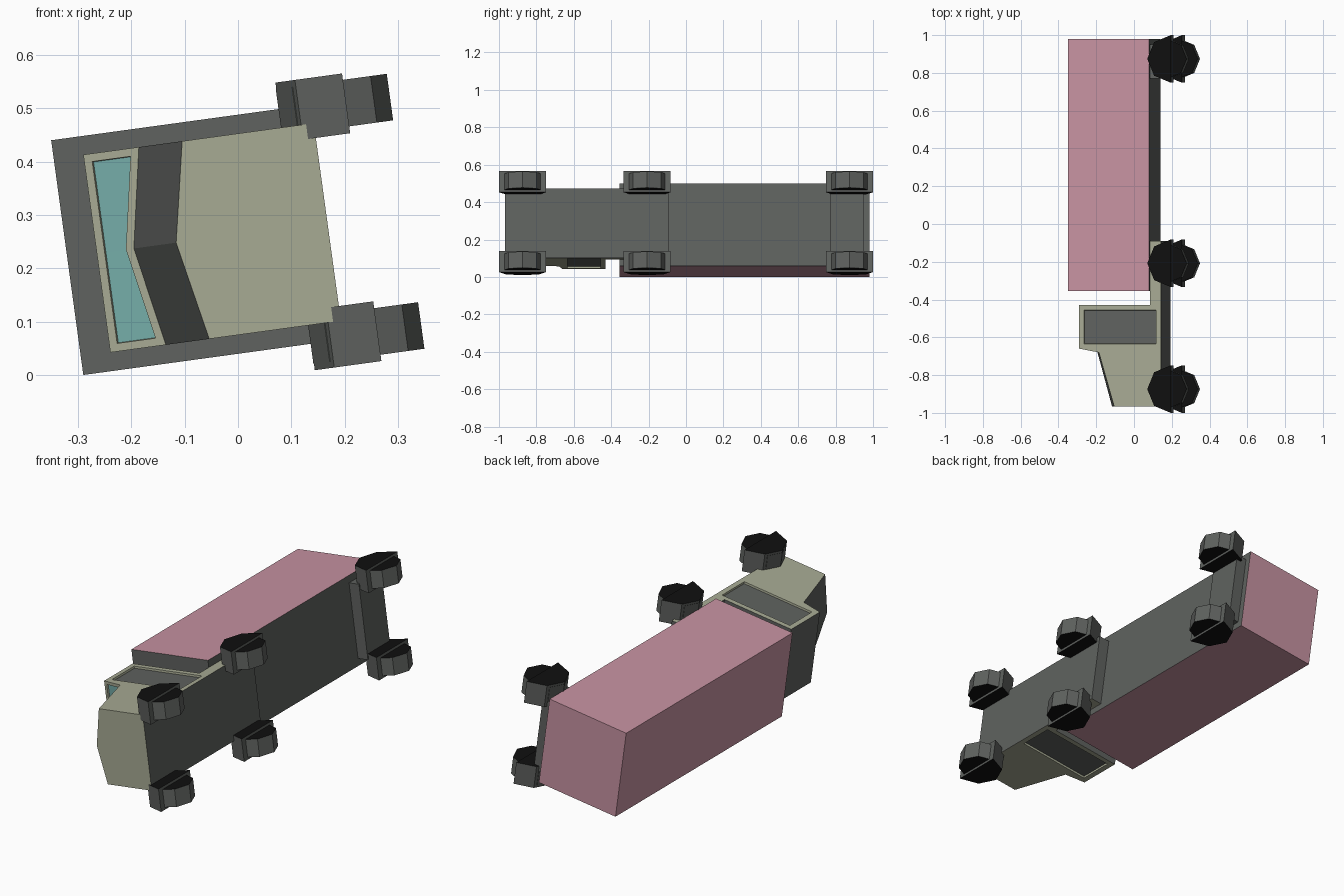
import bpy, bmesh, math
from mathutils import Vector

if "Cube" in bpy.data.objects:
    bpy.data.objects.remove(bpy.data.objects["Cube"])

# The truck lies on its side: u = truck "down", v = truck width, y = length
TILT = math.radians(7.8)
C, S = math.cos(TILT), math.sin(TILT)


def P(u, y, v):
    return Vector((-0.32 + u * C - v * S, y, 0.22 + u * S + v * C))


def material(name, rgb):
    m = bpy.data.materials.new(name)
    m.diffuse_color = (*rgb, 1)
    m.use_nodes = True
    m.node_tree.nodes["Principled BSDF"].inputs["Base Color"].default_value = m.diffuse_color
    return m


MATS = [material("dark_grey", (0.115, 0.122, 0.115)),
        material("beige", (0.39, 0.405, 0.295)),
        material("pink", (0.57, 0.29, 0.36)),
        material("teal_glass", (0.18, 0.42, 0.40)),
        material("black", (0.005, 0.005, 0.005))]
GREY, BEIGE, PINK, TEAL, BLACK = range(5)


def finish(name, bm):
    me = bpy.data.meshes.new(name)
    bm.to_mesh(me)
    bm.free()
    for m in MATS:
        me.materials.append(m)
    ob = bpy.data.objects.new(name, me)
    bpy.context.collection.objects.link(ob)
    return ob


def prism(name, profile, v0, v1, side_mats, cap_mat):
    """Extrude a (u, y) profile across the width."""
    bm = bmesh.new()
    a, b = [[bm.verts.new(P(u, y, v)) for u, y in profile] for v in (v0, v1)]
    n = len(profile)
    for i in range(n):
        j = (i + 1) % n
        f = bm.faces.new((a[i], a[j], b[j], b[i]))
        f.material_index = side_mats[i % len(side_mats)]
    for ring in (a, b):
        bm.faces.new(ring).material_index = cap_mat
    bmesh.ops.recalc_face_normals(bm, faces=bm.faces)
    return finish(name, bm)


def recess(bm, faces, border, depth, mat):
    """Flat border, then a sunk pane."""
    bmesh.ops.inset_region(bm, faces=faces, thickness=border, depth=0, use_even_offset=True)
    bmesh.ops.inset_region(bm, faces=faces, thickness=0.001, depth=-depth, use_even_offset=True)
    for f in faces:
        f.material_index = mat


def rect(u0, u1, y0, y1):
    return [(u0, y0), (u0, y1), (u1, y1), (u1, y0)]


# Cargo box: pink roof, sides and rear; grey underside and front
prism("cargo_box", rect(0, 0.434, -0.355, 0.98), -0.222, 0.222,
      [PINK, PINK, GREY, GREY], PINK)
# Rear axle block
prism("rear_axle_block", rect(0.42, 0.49, 0.77, 0.95), -0.187, 0.187, [GREY], GREY)

# Cab with ridged hood: left, middle and right rings
bm = bmesh.new()
rings = []
for v in (-0.187, 0, 0.187):
    hood_rear, hood_front = ((0.126, -0.673), (0.206, -0.967)) if v == 0 else \
                            ((0.161, -0.68), (0.243, -0.967))
    pts = [(0.056, -0.43), (0.056, -0.66), hood_rear, hood_front, (0.492, -0.967),
           (0.492, -0.66), (0.492, -0.43), (0.492, -0.09), (0.434, -0.09), (0.434, -0.43)]
    rings.append([bm.verts.new(P(u, y, v)) for u, y in pts])
cab_mats = [GREY, BEIGE, GREY, BEIGE, GREY, GREY, GREY, GREY, GREY, GREY]
windshield, doors = [], []
for a, b in zip(rings, rings[1:]):
    for i in range(10):
        j = (i + 1) % 10
        f = bm.faces.new((a[i], a[j], b[j], b[i]))
        f.material_index = cab_mats[i]
        if i == 1:
            windshield.append(f)
for r in (rings[0], rings[2]):
    for idx in ((0, 1, 5, 6, 9), (1, 2, 3, 4, 5), (9, 6, 7, 8)):
        f = bm.faces.new([r[i] for i in idx])
        f.material_index = BEIGE
        if idx[0] == 0:
            doors.append(f)
bmesh.ops.recalc_face_normals(bm, faces=bm.faces)
recess(bm, windshield, 0.015, 0.008, TEAL)
for d in doors:
    recess(bm, [d], 0.026, 0.01, GREY)
finish("cab", bm)

# Wheels with half-octagon arches, three axles, both sides
for axle, yc in (("front", -0.874), ("middle", -0.208), ("rear", 0.874)):
    for side, s in (("left", 1), ("right", -1)):
        arch = [(0.557 - 0.126 * math.sin(k * math.pi / 4),
                 yc + 0.126 * math.cos(k * math.pi / 4)) for k in range(5)]
        tyre = [(0.535 + 0.105 * math.sin(k * math.pi / 4),
                 yc + 0.105 * math.cos(k * math.pi / 4)) for k in range(8)]
        prism(f"{axle}_{side}_arch", arch, s * 0.159, s * 0.272, [GREY], BLACK)
        prism(f"{axle}_{side}_wheel", tyre, s * 0.172, s * 0.26, [GREY], BLACK)
